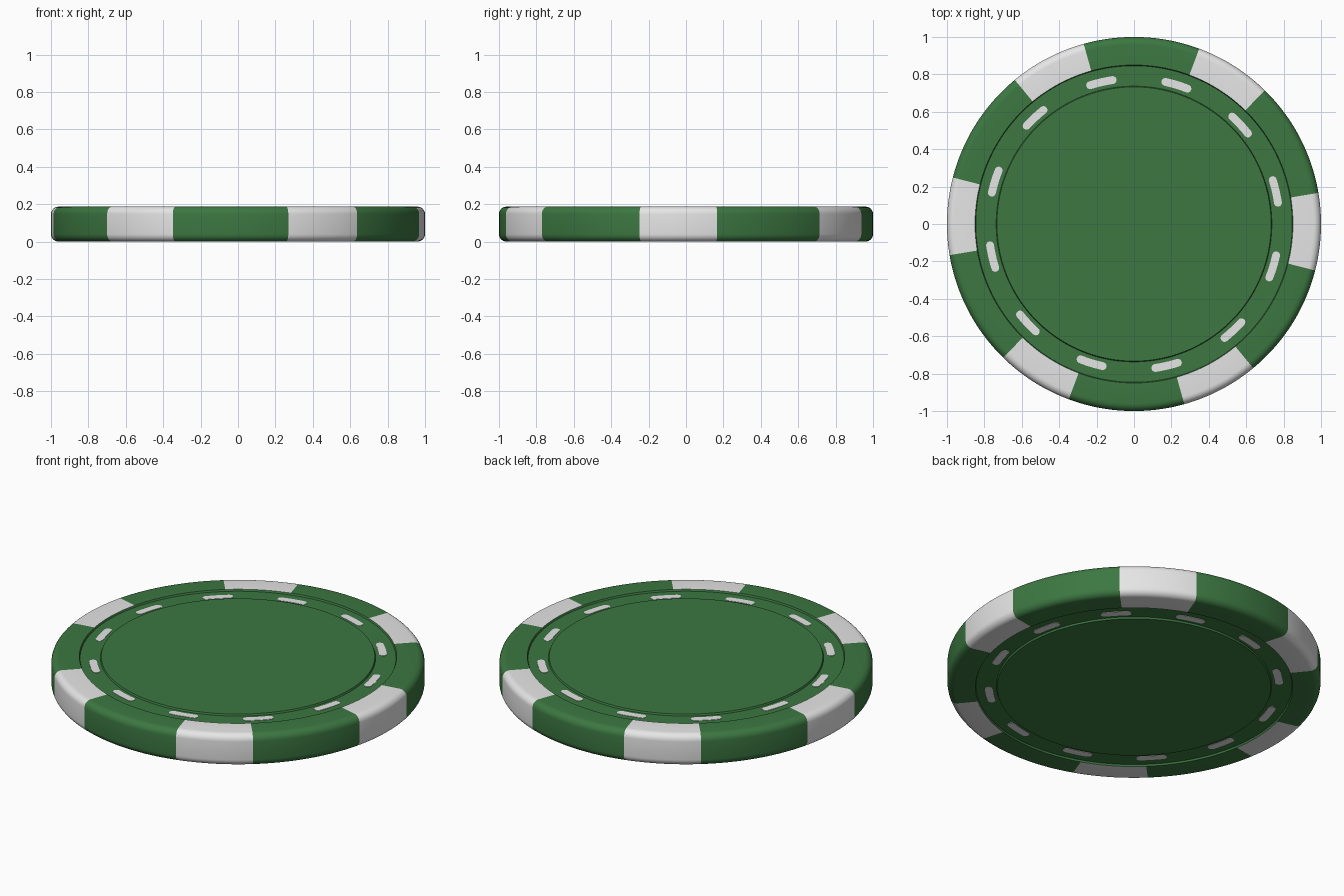
import bpy, bmesh, math

if "Cube" in bpy.data.objects:
    bpy.data.objects.remove(bpy.data.objects["Cube"])

H = 0.187            # chip thickness
REC = 0.010          # depth of the ring channel
SEG = 300            # 1.2 degrees per segment
START = -14.4        # first edge-stripe boundary, degrees


def material(name, rgb):
    m = bpy.data.materials.new(name)
    m.diffuse_color = (*rgb, 1.0)
    m.use_nodes = True
    m.node_tree.nodes["Principled BSDF"].inputs["Base Color"].default_value = m.diffuse_color
    return m


green = material("green", (0.045, 0.185, 0.053))
white = material("white", (0.79, 0.79, 0.79))


def finish(bm, name, mats):
    bmesh.ops.recalc_face_normals(bm, faces=bm.faces)
    me = bpy.data.meshes.new(name)
    bm.to_mesh(me)
    bm.free()
    for m in mats:
        me.materials.append(m)
    ob = bpy.data.objects.new(name, me)
    bpy.context.collection.objects.link(ob)
    bpy.ops.object.select_all(action='DESELECT')
    bpy.context.view_layer.objects.active = ob
    ob.select_set(True)
    bpy.ops.object.shade_smooth_by_angle(angle=math.radians(30))
    return ob


# Chip body: lathe of a half profile mirrored top to bottom
R = 0.04
upper = [(0.733, H), (0.737, H - REC), (0.846, H - REC), (0.850, H)]
upper += [(1 - R + R * math.sin(a), H - R + R * math.cos(a))
          for a in (math.radians(15 * i) for i in range(7))]
profile = upper + [(r, H - z) for r, z in reversed(upper)]

bm = bmesh.new()
rings = []
for r, z in profile:
    ring = []
    for i in range(SEG):
        a = math.radians(START + i * 360 / SEG)
        ring.append(bm.verts.new((r * math.cos(a), r * math.sin(a), z)))
    rings.append(ring)
for k in range(len(rings) - 1):
    rim = min(profile[k][0], profile[k + 1][0]) > 0.848
    for i in range(SEG):
        j = (i + 1) % SEG
        f = bm.faces.new((rings[k][i], rings[k][j], rings[k + 1][j], rings[k + 1][i]))
        # six white edge stripes, 24 degrees wide every 60 degrees
        f.material_index = 1 if rim and i % 50 < 20 else 0
bm.faces.new(rings[0])
bm.faces.new(rings[-1])
finish(bm, "chip_body", [green, white])


# Dashes: thin curved capsules lying in the channel on both faces
def add_dash(bm, centre, z0, z1, radius=0.778, half=0.083, w=0.021):
    pts = []
    for side in (1, -1):
        for i in range(9):
            t = math.pi * (i / 8 - 0.5)
            pts.append((side * (half - w + w * math.cos(t)), side * w * math.sin(t)))
        for i in range(1, 8):
            pts.append((side * (half - w) * (1 - i / 4), side * w))
    loops = []
    for z in (z0, z1):
        loop = []
        for s, d in pts:
            a = centre + s / radius
            loop.append(bm.verts.new(((radius + d) * math.cos(a), (radius + d) * math.sin(a), z)))
        loops.append(loop)
        bm.faces.new(loop)
    n = len(pts)
    for i in range(n):
        j = (i + 1) % n
        bm.faces.new((loops[0][i], loops[0][j], loops[1][j], loops[1][i]))


for name, z0, z1 in (("top_dashes", H - REC - 0.002, H - REC + 0.002),
                     ("bottom_dashes", REC - 0.002, REC + 0.002)):
    bm = bmesh.new()
    for k in range(12):
        add_dash(bm, math.radians(13 + 30 * k), z0, z1)
    finish(bm, name, [white])
